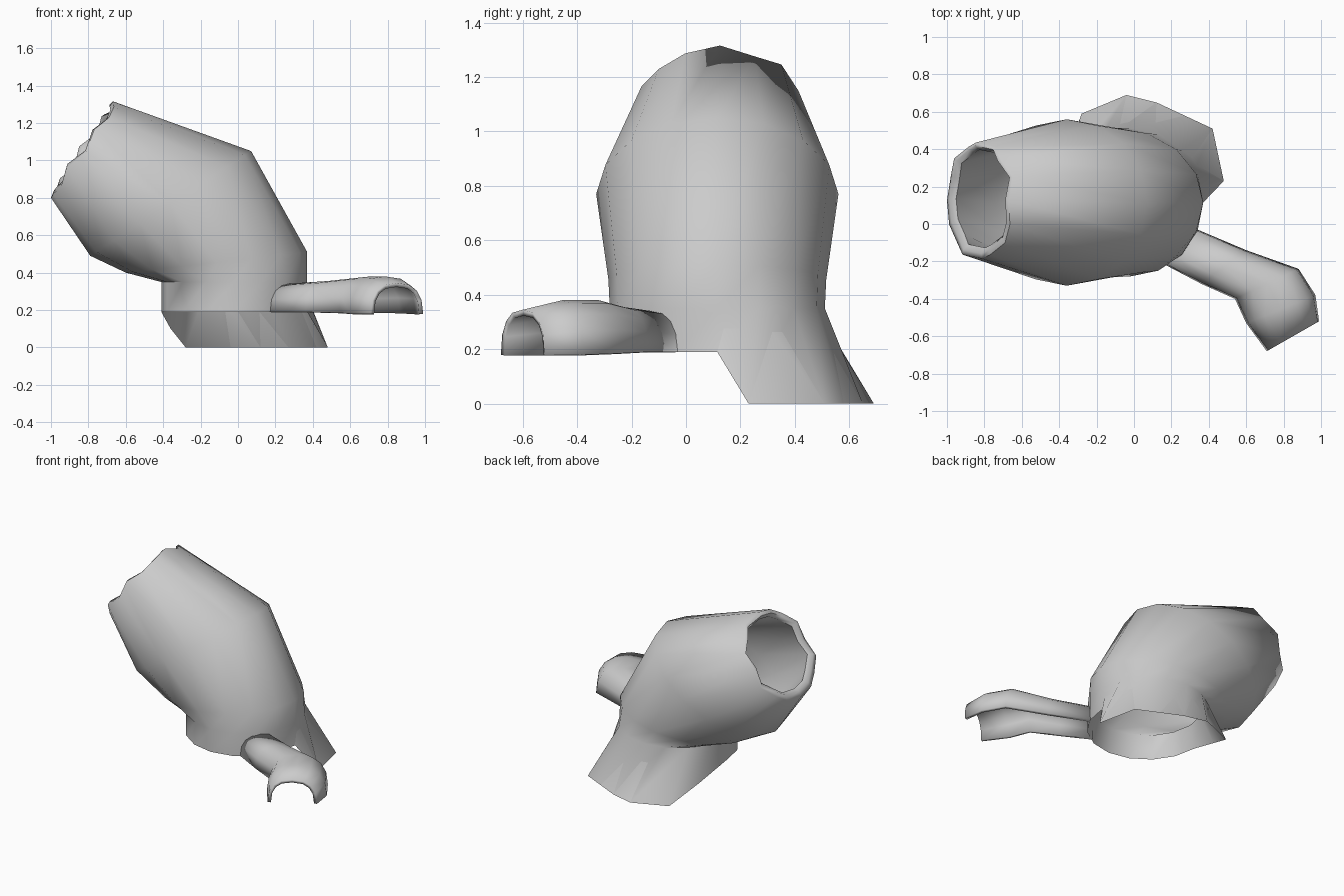
import bpy, math
from mathutils import Vector

if "Cube" in bpy.data.objects:
    bpy.data.objects.remove(bpy.data.objects["Cube"])

N = 16


def make_object(name, verts, faces):
    mesh = bpy.data.meshes.new(name)
    mesh.from_pydata(verts, [], faces)
    obj = bpy.data.objects.new(name, mesh)
    bpy.context.collection.objects.link(obj)
    bpy.context.view_layer.objects.active = obj
    obj.select_set(True)
    bpy.ops.object.shade_smooth_by_angle(angle=math.radians(60))
    obj.select_set(False)
    return obj


def spow(v, p):
    return math.copysign(abs(v) ** p, v)


def ring(left, right, half_y, cy=0.115, p=1.0, jag=None, shift=0.0):
    """Tilted oval whose ends in the front view are left and right (x, z)."""
    l, r = Vector(left), Vector(right)
    mid, half = (l + r) / 2, (r - l) / 2
    axis = Vector((-half.y, half.x)).normalized()
    pts = []
    for k in range(N):
        a = 2 * math.pi * k / N
        q = mid + half * spow(math.cos(a), p)
        q = q + axis * (shift + (jag[k] if jag else 0))
        pts.append((q.x, cy + half_y * spow(math.sin(a), p), q.y))
    return pts


def loft(rings, closed):
    n = len(rings[0])
    verts = [v for r in rings for v in r]
    faces = []
    for i in range(len(rings) - 1):
        for k in range(n if closed else n - 1):
            j = (k + 1) % n
            faces.append((i * n + k, i * n + j, (i + 1) * n + j, (i + 1) * n + k))
    return verts, faces


# Hollow trunk: round front foot, back foot flaring down to the ground
foot = ring((-0.41, 0.19), (0.37, 0.19), 0.395)
flare = [(0.48, 0.23, 0), (0.42, 0.51, 0), (0.27, 0.58, 0), (0.12, 0.65, 0),
         (-0.04, 0.69, 0), (-0.28, 0.59, 0), (-0.36, 0.37, 0.10)]
foot[1:8] = flare

# Jagged broken mouth, then the lining going back down inside
jag = [0.01, -0.03, 0.01, -0.02, 0.02, -0.02, 0.01, -0.01,
       0.0, 0.0, -0.01, 0.02, -0.02, 0.01, -0.02, -0.01]
L, R = (-1.0, 0.80), (-0.66, 1.31)
LI, RI = (-0.955, 0.85), (-0.675, 1.27)
rings = [
    foot,
    ring((-0.41, 0.35), (0.37, 0.35), 0.395),
    ring((-0.60, 0.40), (0.37, 0.51), 0.40),
    ring((-0.79, 0.49), (0.07, 1.05), 0.445),
    ring(L, R, 0.31, 0.125, 0.92, jag),
    ring((-0.975, 0.83), (-0.67, 1.285), 0.288, 0.13, 0.92, jag, 0.012),
    ring(LI, RI, 0.262, 0.135, 0.92, jag, -0.005),
    ring((-0.74, 0.53), (0.02, 1.02), 0.405),
    ring((-0.56, 0.43), (0.33, 0.51), 0.36),
    ring((-0.375, 0.35), (0.335, 0.35), 0.36),
    foot,
]
verts, faces = loft(rings, True)
make_object("hollow_trunk", verts, faces)

# Bent root: hollow half-pipe, stations give two ground edges, base and top height
stations = [
    ((0.17, -0.22), (0.34, -0.03), 0.19, 0.34),
    ((0.36, -0.32), (0.60, -0.14), 0.19, 0.355),
    ((0.54, -0.40), (0.88, -0.24), 0.185, 0.38),
    ((0.60, -0.53), (0.97, -0.38), 0.18, 0.38),
    ((0.71, -0.68), (0.99, -0.52), 0.18, 0.345),
]
arches = []
for a, b, z0, z1 in stations:
    a, b = Vector(a), Vector(b)
    row = []
    for k in range(9):
        t = math.pi * k / 8
        q = (a + b) / 2 + (a - b) / 2 * spow(math.cos(t), 0.8)
        row.append((q.x, q.y, z0 + (z1 - z0) * spow(math.sin(t), 0.85)))
    arches.append(row)
verts, faces = loft(arches, False)
root = make_object("bent_root", verts, [f[::-1] for f in faces])
wall = root.modifiers.new("wall", 'SOLIDIFY')
wall.thickness = 0.022
wall.offset = -1
